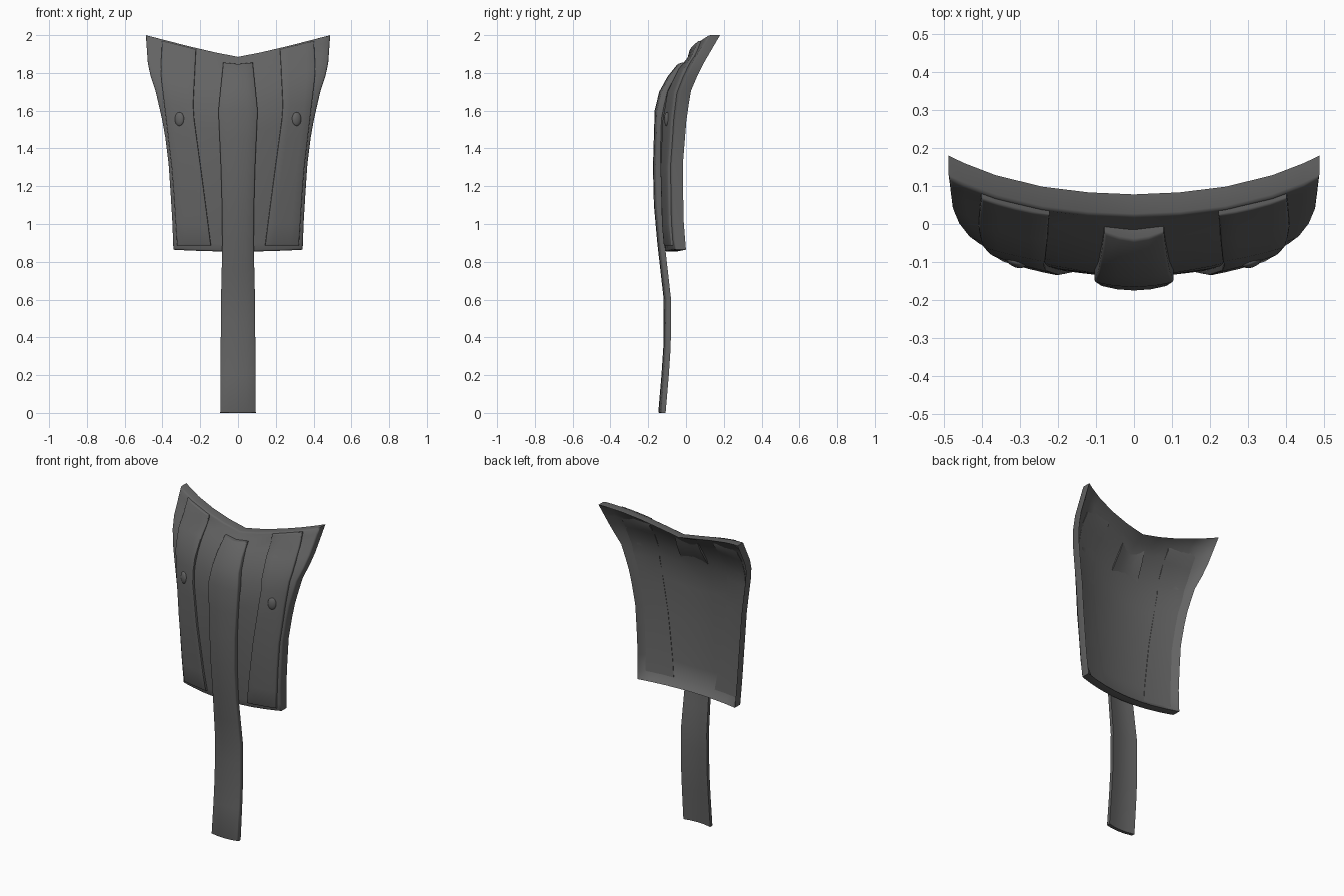
import bpy, bmesh, math

if "Cube" in bpy.data.objects:
    bpy.data.objects.remove(bpy.data.objects["Cube"], do_unlink=True)

grey = bpy.data.materials.new("dark_grey")
grey.use_nodes = True
grey.diffuse_color = (0.125, 0.125, 0.125, 1)
grey.node_tree.nodes["Principled BSDF"].inputs["Base Color"].default_value = grey.diffuse_color


def lerp(table, z):
    """Piecewise linear lookup in a list of (z, value)."""
    if z <= table[0][0]:
        return table[0][1]
    for (a, p), (b, q) in zip(table, table[1:]):
        if z <= b:
            return p + (q - p) * (z - a) / (b - a)
    return table[-1][1]


def finish(obj):
    obj.data.materials.append(grey)
    bpy.ops.object.select_all(action='DESELECT')
    obj.select_set(True)
    bpy.context.view_layer.objects.active = obj
    bpy.ops.object.shade_smooth_by_angle(angle=math.radians(50))


def slab(name, rows, cols, front, depth, bevel):
    """Closed curved sheet: front(i, j) gives points, depth(i, j) the thickness."""
    bm = bmesh.new()
    f = [[bm.verts.new(front(i, j)) for j in range(cols)] for i in range(rows)]
    b = [[bm.verts.new((v.co.x, v.co.y + depth(i, j), v.co.z)) for j, v in enumerate(r)]
         for i, r in enumerate(f)]
    for i in range(rows - 1):
        for j in range(cols - 1):
            for g in (f, b):
                bm.faces.new((g[i][j], g[i][j + 1], g[i + 1][j + 1], g[i + 1][j]))
    loop = ([(0, j) for j in range(cols)] + [(i, cols - 1) for i in range(1, rows)]
            + [(rows - 1, j) for j in range(cols - 2, -1, -1)]
            + [(i, 0) for i in range(rows - 2, 0, -1)])
    border = []
    for (i, j), (k, l) in zip(loop, loop[1:] + loop[:1]):
        bm.faces.new((f[i][j], f[k][l], b[k][l], b[i][j]))
        border.append(bm.edges.get((f[i][j], f[k][l])))
    bmesh.ops.recalc_face_normals(bm, faces=bm.faces)
    # Soften the front border
    bmesh.ops.bevel(bm, geom=border, offset=bevel, segments=2, profile=.5, affect='EDGES')
    mesh = bpy.data.meshes.new(name)
    bm.to_mesh(mesh)
    bm.free()
    obj = bpy.data.objects.new(name, mesh)
    bpy.context.collection.objects.link(obj)
    finish(obj)


# Shape of the main plate: half width, centre line and side edge by height
WIDTH = [(.86, .342), (1, .347), (1.3, .365), (1.5, .39), (1.7, .435), (1.82, .475), (2, .488)]
CENTRE = [(.86, -.11), (1, -.125), (1.3, -.14), (1.55, -.137), (1.7, -.105),
          (1.82, -.04), (1.885, .018), (2, .03)]
EDGE = [(.86, -.06), (1, -.072), (1.3, -.078), (1.55, -.058), (1.7, -.036), (1.82, .015), (2, .12)]


def plate_y(x, z):
    k = min(1, abs(x) / lerp(WIDTH, z)) ** 2
    return lerp(CENTRE, z) * (1 - k) + lerp(EDGE, z) * k


# Main plate: thin shell with a deeper rim
US = [-1, -.92, -.75, -.5, -.25, 0, .25, .5, .75, .92, 1]
SS = [0, .04, .13, .25, .4, .52, .6, .67, .74, .81, .87, .92, .97, 1]


def plate_point(i, j):
    u, s = US[j], SS[i]
    low = .854 + .01 * u * u
    z = low + s * (1.885 + .115 * abs(u) ** 1.15 - low)
    x = u * lerp(WIDTH, z)
    return (x, plate_y(x, z), z)


def plate_depth(i, j):
    rim = i in (0, len(SS) - 1) or j in (0, len(US) - 1)
    return .06 if rim else .02


slab("main_plate", len(SS), len(US), plate_point, plate_depth, .009)

# Raised side panels and rivets, mirrored
INNER = [(.88, .142), (1.25, .19), (1.6, .238), (1.93, .222)]
OUTER = [(.88, .322), (1.25, .345), (1.55, .38), (1.8, .41), (1.97, .402)]
PANEL_Z = [.885, 1, 1.15, 1.3, 1.45, 1.55, 1.63, 1.7, 1.76, 1.82, 1.88, 1.925]
PANEL_TOP = len(PANEL_Z) - 1
RAISE = .014

for side, label in ((1, "left"), (-1, "right")):
    def panel_point(i, j):
        t = j / 4
        z = PANEL_Z[i] + (.045 * t if i == PANEL_TOP else 0)
        x = lerp(INNER, z) * (1 - t) + lerp(OUTER, z) * t
        return (side * x, plate_y(x, z) - RAISE, z)

    # The panel backs stand slightly proud of the inside of the plate
    slab(label + "_side_panel", len(PANEL_Z), 5, panel_point,
         lambda i, j: .022 if i == PANEL_TOP else .037, .006)

    bpy.ops.mesh.primitive_uv_sphere_add(
        segments=16, ring_count=10, radius=1,
        location=(side * .31, plate_y(.31, 1.555) - .011, 1.555))
    rivet = bpy.context.object
    rivet.name = label + "_rivet"
    rivet.scale = (.026, .014, .037)
    rivet.rotation_euler.z = side * .35
    finish(rivet)

# Long centre strap hanging below the plate: half width, front, thickness
STRAP_W = [(0, .094), (.6, .09), (.9, .083), (1.2, .086), (1.6, .104), (1.855, .078)]
STRAP_Y = [(0, -.147), (.2, -.13), (.35, -.12), (.6, -.118), (.75, -.135), (.9, -.152),
           (1.1, -.17), (1.3, -.175), (1.6, -.166), (1.7, -.142), (1.78, -.098), (1.855, -.038)]
STRAP_D = [(0, .026), (.9, .026), (1.1, .038), (1.65, .04), (1.7, .06), (1.78, .06), (1.845, .03)]
STRAP_Z = [0, .2, .35, .48, .6, .75, .9, 1.1, 1.3, 1.45, 1.6, 1.65, 1.7, 1.78, 1.855]


def strap_point(i, j):
    u = j / 2 - 1
    z = STRAP_Z[i]
    if i == len(STRAP_Z) - 1:
        z -= .008 * (1 - abs(u))
    return (u * lerp(STRAP_W, z), lerp(STRAP_Y, z) + .013 * u * u, z)


slab("centre_strap", len(STRAP_Z), 5, strap_point,
     lambda i, j: lerp(STRAP_D, STRAP_Z[i]), .006)
